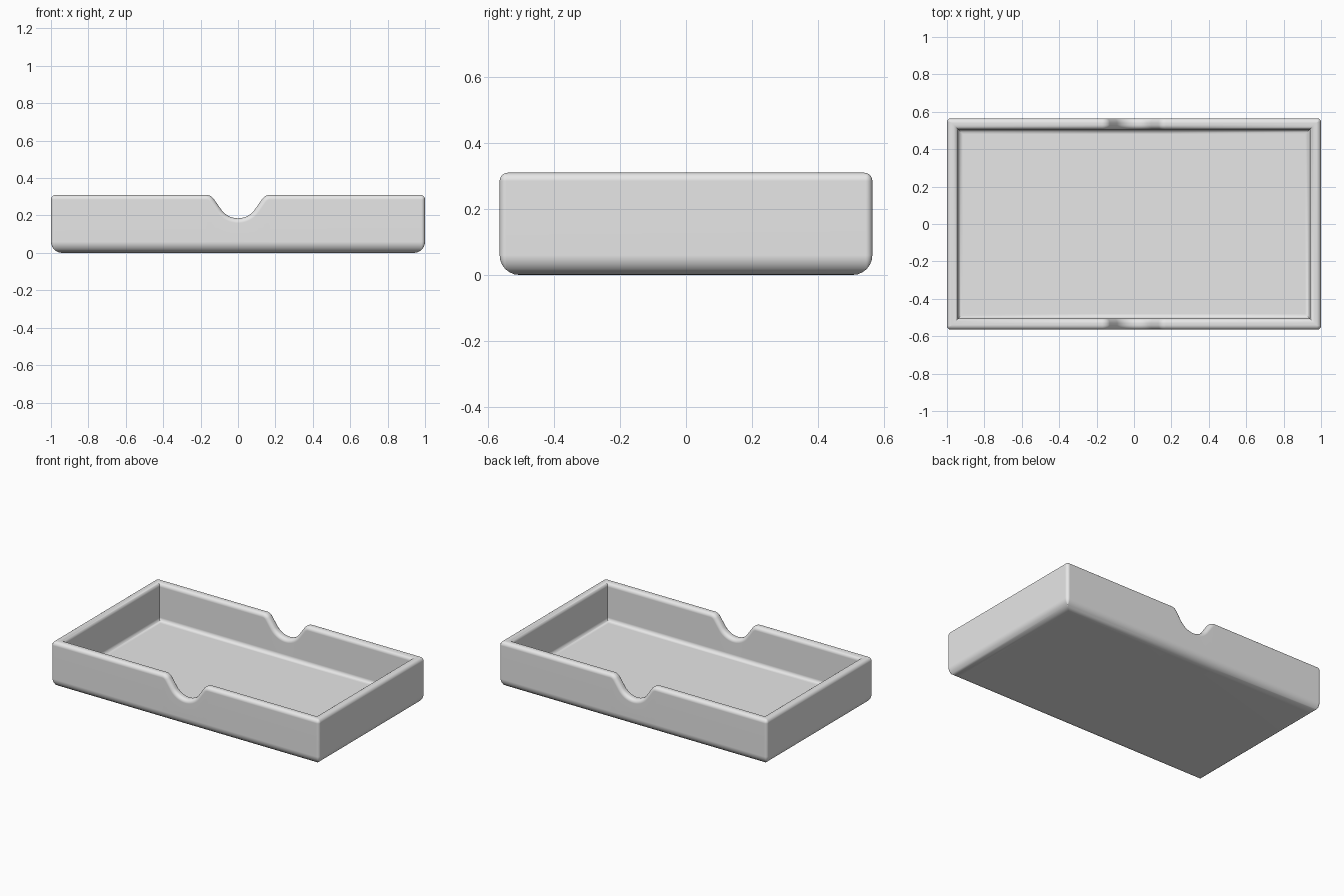
import bpy, bmesh
from math import sin, cos, tan, pi, radians

cube = bpy.data.objects.get("Cube")
if cube:
    bpy.data.objects.remove(cube, do_unlink=True)

HX, HY, H = 1.0, 0.565, 0.31           # half length, half width, height
WALL, FLOOR, CORNER = 0.06, 0.055, 0.02
BOTTOM_R, RIM_R, FILLET = 0.06, 0.025, 0.025
NOTCH_Z, NOTCH_R, SHOULDER_R = 0.185, 0.11, 0.05
SLOPE = radians(55)


def steps(a, b, n):
    return [a + (b - a) * i / n for i in range(n + 1)]


# Finger notch edge: (x, z, slope angle), from left shoulder to right shoulder
def notch_path():
    arc_x = NOTCH_R * sin(SLOPE)
    arc_z = NOTCH_Z + NOTCH_R * (1 - cos(SLOPE))
    cz = H - SHOULDER_R
    cx = arc_x + (cz + SHOULDER_R * cos(SLOPE) - arc_z) / tan(SLOPE) + SHOULDER_R * sin(SLOPE)

    def shoulder(s, angles):
        return [(s * (cx - SHOULDER_R * sin(b)), cz + SHOULDER_R * cos(b), s * b) for b in angles]

    dip = [(NOTCH_R * sin(a), NOTCH_Z + NOTCH_R * (1 - cos(a)), a)
           for a in steps(-SLOPE, SLOPE, 20)]
    return shoulder(-1, steps(0, SLOPE, 8)) + dip + shoulder(1, steps(SLOPE, 0, 8))


# One loop round the tray at a given inset; on the rim, level is a drop below the edge
def ring(inset, level, on_rim):
    pts = []

    def corner(sx, sy, start):
        out = CORNER - inset
        for t in steps(start, start + pi / 2, 5):
            dx, dy = (cos(t), sin(t)) if out > 0 else (sx, sy)
            pts.append((sx * (HX - CORNER) + out * dx, sy * (HY - CORNER) + out * dy,
                        H - level if on_rim else level))

    def side(s):
        path = notch_path()
        for x, z, a in (path if s < 0 else reversed(path)):
            if on_rim:
                x, z = x + level * sin(a), z - level * cos(a)
            else:
                z = level
            pts.append((x, s * (HY - inset), z))

    corner(-1, -1, pi)
    side(-1)
    corner(1, -1, 1.5 * pi)
    corner(1, 1, 0)
    side(1)
    corner(-1, 1, pi / 2)
    return pts


# Wall section: rounded base, rounded rim, inner wall, floor fillet
quarter = steps(0, pi / 2, 6)
section = [(BOTTOM_R * (1 - sin(t)), BOTTOM_R * (1 - cos(t)), False) for t in quarter]
section += [(RIM_R * (1 - cos(t)), RIM_R * (1 - sin(t)), True) for t in quarter]
section += [(WALL - RIM_R * (1 - sin(t)), RIM_R * (1 - cos(t)), True) for t in quarter]
section += [(WALL + FILLET * (1 - cos(t)), FLOOR + FILLET * (1 - sin(t)), False) for t in quarter]

bm = bmesh.new()
rings = [[bm.verts.new(p) for p in ring(*s)] for s in section]
for low, high in zip(rings, rings[1:]):
    for i in range(len(low)):
        j = (i + 1) % len(low)
        bm.faces.new((low[i], low[j], high[j], high[i]))
bm.faces.new(list(reversed(rings[0])))
bm.faces.new(rings[-1])
bmesh.ops.remove_doubles(bm, verts=bm.verts, dist=0.00005)
bmesh.ops.recalc_face_normals(bm, faces=bm.faces)
mesh = bpy.data.meshes.new("tray")
bm.to_mesh(mesh)
bm.free()

tray = bpy.data.objects.new("tray", mesh)
bpy.context.collection.objects.link(tray)

# Plain grey finish
grey = bpy.data.materials.new("light grey")
grey.use_nodes = True
grey.diffuse_color = (0.8, 0.8, 0.8, 1)
grey.node_tree.nodes["Principled BSDF"].inputs["Base Color"].default_value = (0.8, 0.8, 0.8, 1)
mesh.materials.append(grey)

# Smooth rounds, flat walls
bpy.ops.object.select_all(action='DESELECT')
tray.select_set(True)
bpy.context.view_layer.objects.active = tray
bpy.ops.object.shade_smooth_by_angle(angle=radians(40))
weighted = tray.modifiers.new("flat walls", 'WEIGHTED_NORMAL')
weighted.keep_sharp = True
